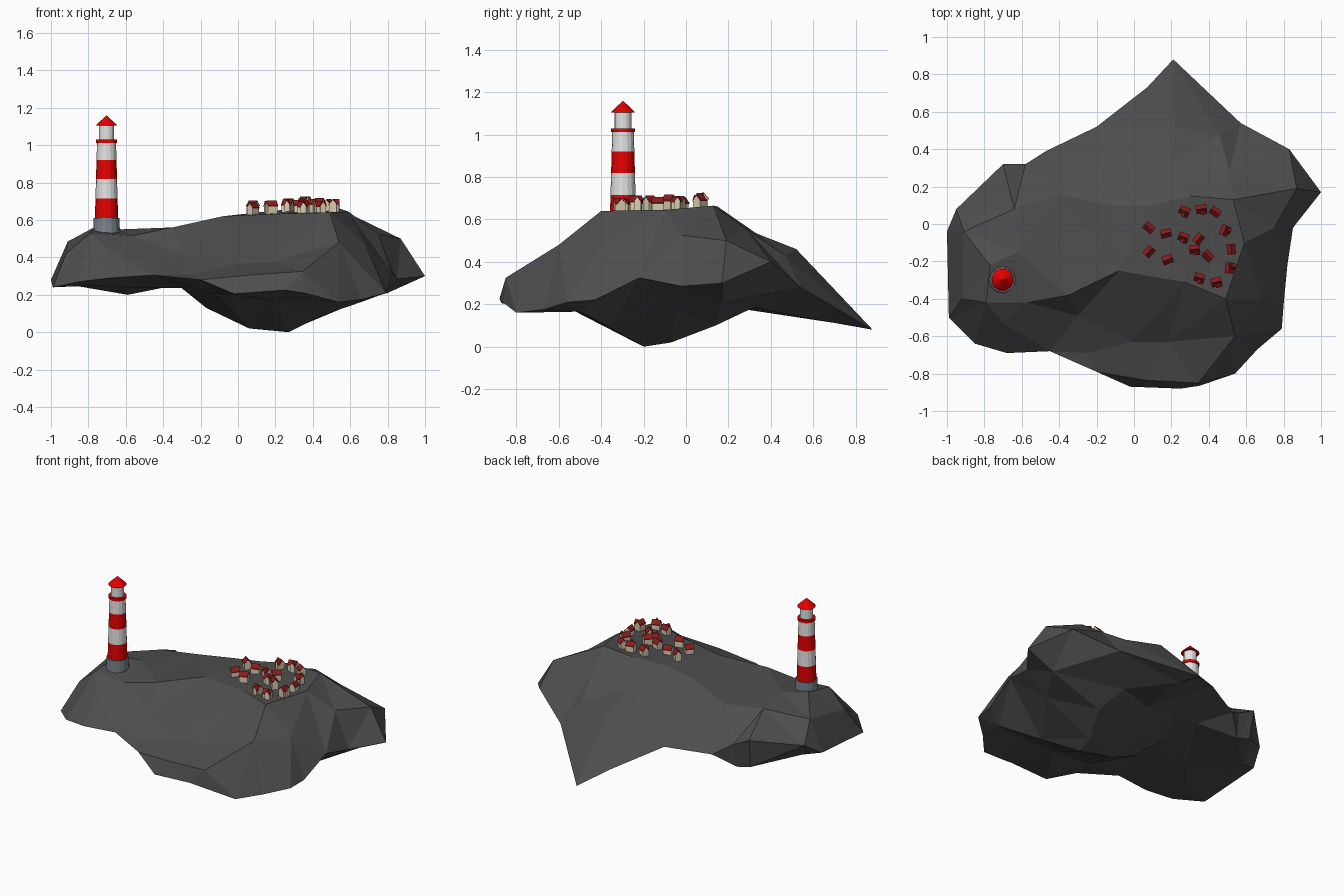
import bpy, bmesh, math
from mathutils import Vector, Matrix
from mathutils.geometry import delaunay_2d_cdt
from mathutils.bvhtree import BVHTree


def material(name, rgb):
    m = bpy.data.materials.new(name)
    m.diffuse_color = (*rgb, 1)
    return m


ROCK = material("dark rock", (0.075, 0.075, 0.075))
RED = material("signal red", (0.78, 0.0, 0.0))
WHITE = material("white paint", (0.78, 0.78, 0.78))
STONE = material("grey stone", (0.19, 0.23, 0.26))
CREAM = material("cream wall", (0.68, 0.62, 0.45))
ROOF = material("roof tile", (0.26, 0.012, 0.012))


def finish(name, bm, mats):
    bmesh.ops.recalc_face_normals(bm, faces=bm.faces[:])
    me = bpy.data.meshes.new(name)
    bm.to_mesh(me)
    for m in mats:
        me.materials.append(m)
    ob = bpy.data.objects.new(name, me)
    bpy.context.collection.objects.link(ob)
    return ob


# Island: shoreline loop shared by an upper and a lower faceted surface
shore = [(0.21, 0.88, 0.08), (0.07, 0.73, 0.17), (-0.2, 0.52, 0.32), (-0.47, 0.39, 0.29),
         (-0.58, 0.32, 0.36), (-0.70, 0.32, 0.42), (-0.95, 0.08, 0.36), (-1.0, -0.04, 0.28),
         (-0.99, -0.5, 0.24), (-0.85, -0.64, 0.27), (-0.68, -0.69, 0.29), (-0.45, -0.68, 0.305),
         (-0.2, -0.79, 0.28), (-0.02, -0.87, 0.205), (0.25, -0.88, 0.225), (0.35, -0.865, 0.21),
         (0.54, -0.80, 0.16), (0.66, -0.67, 0.175), (0.79, -0.56, 0.21), (0.80, -0.43, 0.22),
         (0.82, -0.22, 0.325), (0.85, -0.02, 0.285),
         (1.0, 0.17, 0.30), (0.83, 0.40, 0.40), (0.57, 0.54, 0.28)]
# Plateau rim and front ledge, listed as chains so that their creases stay sharp
rim = [(-0.79, -0.42, 0.53), (-0.57, -0.42, 0.515), (-0.35, -0.38, 0.56), (-0.08, -0.25, 0.62),
       (0.27, -0.31, 0.635), (0.49, -0.40, 0.64), (0.59, -0.1, 0.645), (0.53, 0.13, 0.665),
       (0.51, 0.29, 0.55)]
ledge = [(-0.26, -0.69, 0.305), (0.06, -0.835, 0.305), (0.345, -0.85, 0.325), (0.54, -0.6, 0.48)]
upper = [(0.1, 0.1, 0.64), (0.3, 0.15, 0.66), (-0.12, 0.1, 0.605), (-0.40, 0.16, 0.53),
         (-0.77, -0.22, 0.56), (-0.62, -0.15, 0.55), (-0.91, -0.04, 0.485), (-0.92, -0.4, 0.42),
         (-0.64, 0.08, 0.53), (-0.2, 0.3, 0.49), (0.22, 0.52, 0.46), (0.2, 0.33, 0.535),
         (0.75, -0.02, 0.525), (0.87, 0.19, 0.50), (0.18, -0.63, 0.375),
         (-0.01, -0.63, 0.365), (-0.3, -0.49, 0.42), (-0.7, -0.53, 0.45), (0.68, -0.4, 0.47),
         (0.46, 0.47, 0.43)]
lower = [(0.27, -0.2, 0.0), (0.06, -0.16, 0.02), (0.3, -0.07, 0.02), (-0.17, -0.2, 0.13),
         (-0.29, -0.3, 0.235), (0.4, 0.14, 0.10), (0.35, 0.32, 0.185), (0.2, -0.52, 0.165),
         (0.5, -0.52, 0.165), (0.45, -0.36, 0.09), (0.66, -0.05, 0.17), (0.8, 0.17, 0.21),
         (-0.6, -0.2, 0.24), (-0.76, -0.4, 0.25), (-0.15, 0.2, 0.22), (0.1, 0.25, 0.18),
         (-0.88, 0.0, 0.25), (-0.1, -0.55, 0.2), (0.67, -0.5, 0.165), (-0.3, -0.05, 0.235),
         (-0.34, 0.2, 0.25), (0.22, 0.7, 0.112), (-0.59, 0.29, 0.20), (-0.69, 0.29, 0.225)]


def skin(bm, ring, points, chains=()):
    """Triangulate points inside the ring and add the faces."""
    pts = list(ring)
    edges = []
    for c in chains:
        edges += [(len(pts) + i, len(pts) + i + 1) for i in range(len(c) - 1)]
        pts += c
    pts += points
    co, _, faces, src, _, _ = delaunay_2d_cdt(
        [Vector(p[:2]) for p in pts], edges, [list(range(len(ring)))], 1, 1e-5)
    verts = [bm.verts.new((c.x, c.y, pts[s[0]][2])) for c, s in zip(co, src)]
    for f in faces:
        bm.faces.new([verts[i] for i in f])


bm = bmesh.new()
skin(bm, shore, upper, (rim, ledge))
skin(bm, shore, lower)
bmesh.ops.remove_doubles(bm, verts=bm.verts[:], dist=1e-4)
ground = BVHTree.FromBMesh(bm)
finish("island_rock", bm, [ROCK])


def ground_z(x, y):
    hit = ground.ray_cast(Vector((x, y, 3)), Vector((0, 0, -1)))[0]
    return hit.z if hit else 0.64


# Lighthouse: stacked round sections
LX, LY = -0.703, -0.297


def section(name, z0, z1, r0, r1, mat, sides=16):
    bm = bmesh.new()
    bmesh.ops.create_cone(bm, cap_ends=True, segments=sides, radius1=r0, radius2=r1,
                          depth=z1 - z0,
                          matrix=Matrix.Translation((LX, LY, (z0 + z1) / 2)))
    finish(name, bm, [mat])


section("lighthouse_base", 0.525, 0.61, 0.072, 0.069, STONE)
bands = [0.61, 0.715, 0.82, 0.92, 1.015]
for i in range(4):
    r = [0.062 - 0.011 * (z - 0.61) / 0.4 for z in bands[i:i + 2]]
    section(f"tower_band_{i + 1}", bands[i], bands[i + 1], r[0], r[1], WHITE if i % 2 else RED)
section("gallery_rim", 1.012, 1.03, 0.057, 0.057, RED)
section("lantern_room", 1.03, 1.108, 0.040, 0.040, WHITE)
section("lantern_roof", 1.105, 1.16, 0.058, 0.0, RED)


# Village: gabled cottages, some with a side wing
def gable(bm, mat4, w, d, wall, top):
    """Walled box with a gable and overhanging roof slabs, ridge along local x."""
    a, b = w / 2, d / 2
    prof = [(-b, -0.02), (b, -0.02), (b, wall), (0, top), (-b, wall)]
    ends = [[bm.verts.new(mat4 @ Vector((x, y, z))) for y, z in prof] for x in (-a, a)]
    for i in range(5):
        j = (i + 1) % 5
        bm.faces.new((ends[0][i], ends[0][j], ends[1][j], ends[1][i]))
    for e in ends:
        bm.faces.new(e)
    o, t = 1.15, 0.005
    drop = wall - (top - wall) * (o - 1)
    roof = [(-b * o, drop), (0, top), (b * o, drop),
            (b * o, drop + t), (0, top + t), (-b * o, drop + t)]
    ends = [[bm.verts.new(mat4 @ Vector((x * 1.05, y, z))) for y, z in roof] for x in (-a, a)]
    made = [bm.faces.new((ends[0][i], ends[0][(i + 1) % 6], ends[1][(i + 1) % 6], ends[1][i]))
            for i in range(6)]
    for e in ends:
        made += [bm.faces.new((e[0], e[1], e[4], e[5])), bm.faces.new((e[1], e[2], e[3], e[4]))]
    for f in made:
        f.material_index = 1


# x, y, heading in degrees, wing flag
cottages = [(0.08, -0.02, -40, 0), (0.17, -0.05, 15, 0), (0.27, 0.07, -25, 1), (0.36, 0.08, 10, 1),
            (0.435, 0.065, -35, 0), (0.265, -0.07, -20, 1), (0.345, -0.08, 50, 0),
            (0.485, -0.035, 65, 1), (0.325, -0.135, 5, 1), (0.395, -0.17, -45, 0),
            (0.52, -0.135, 95, 0), (0.08, -0.148, 50, 0), (0.18, -0.19, 20, 0),
            (0.35, -0.287, -15, 1), (0.44, -0.31, 15, 1), (0.51, -0.235, 85, 1)]
for i, (x, y, heading, wing) in enumerate(cottages):
    bm = bmesh.new()
    place = Matrix.Translation((x, y, ground_z(x, y))) @ Matrix.Rotation(math.radians(heading), 4, 'Z')
    tall = 0.008 * (i % 3 == 0)
    gable(bm, place, 0.054, 0.04, 0.034 + tall, 0.057 + tall)
    if wing:
        side = place @ Matrix.Translation((0.008, -0.014, 0)) @ Matrix.Rotation(math.pi / 2, 4, 'Z')
        gable(bm, side, 0.034, 0.03, 0.035 + tall, 0.056 + tall)
    finish(f"cottage_{i + 1}", bm, [CREAM, ROOF])
